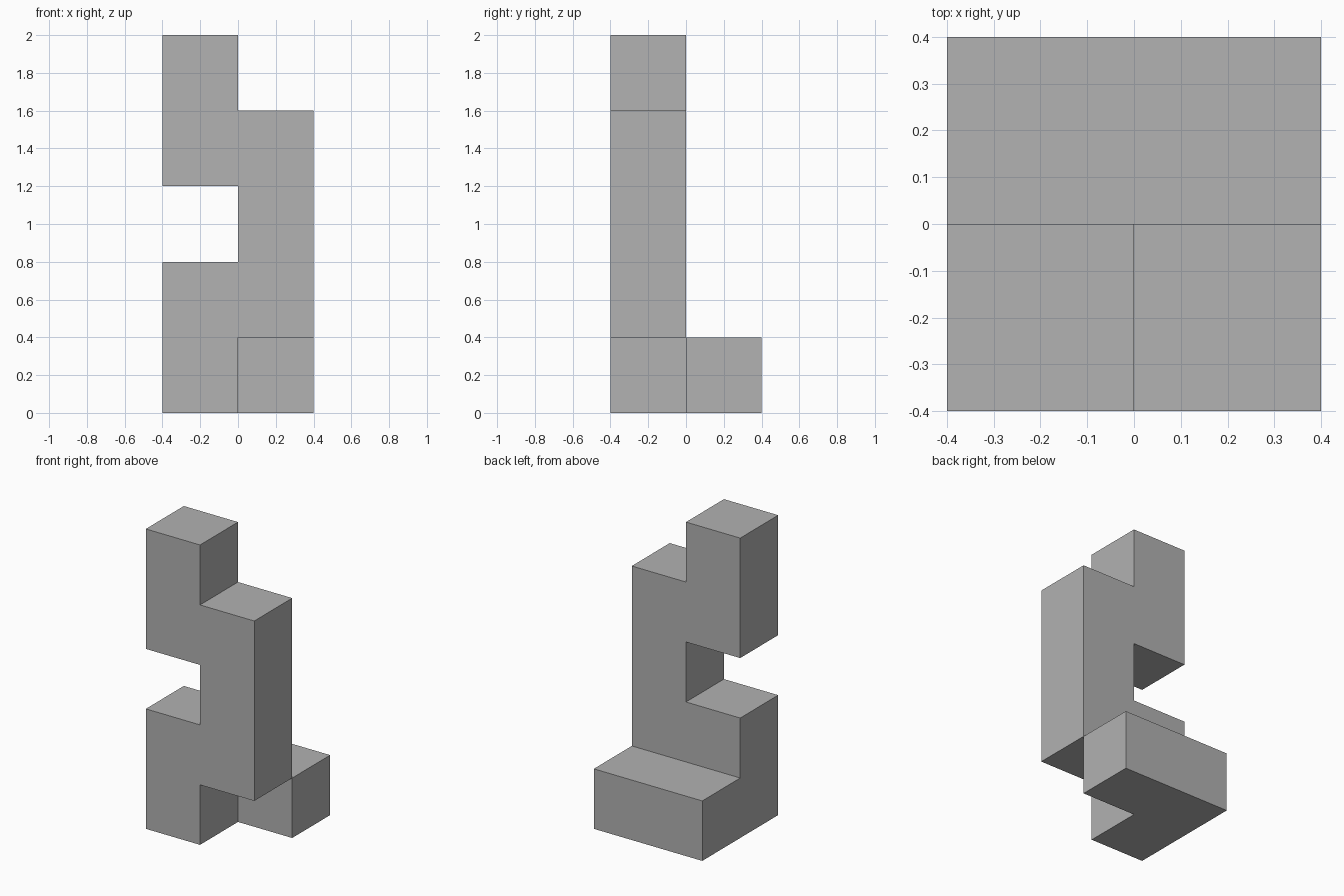
import bpy
import bmesh
from mathutils import Vector

cube = bpy.data.objects.get("Cube")
if cube:
    bpy.data.objects.remove(cube, do_unlink=True)

SIZE = 0.4

# One plain grey material
grey = bpy.data.materials.new("plain grey")
grey.use_nodes = True
colour = (0.445, 0.445, 0.445, 1)
grey.diffuse_color = colour
grey.node_tree.nodes["Principled BSDF"].inputs["Base Color"].default_value = colour

# Occupied cells (column, depth, level): two interlocking columns and a back foot
cells = {(-1, -1, k) for k in (0, 1, 3, 4)}
cells |= {(0, -1, k) for k in (1, 2, 3)}
cells |= {(i, 0, 0) for i in (-1, 0)}

# Outer skin: one square wherever a cell meets empty space
bm = bmesh.new()
for cell in sorted(cells):
    centre = Vector(cell) + Vector((0.5, 0.5, 0.5))
    for axis in range(3):
        for sign in (-1, 1):
            normal = Vector((0, 0, 0))
            normal[axis] = sign
            if tuple(int(c + n) for c, n in zip(cell, normal)) in cells:
                continue
            u = Vector((0, 0, 0))
            u[(axis + 1) % 3] = 1
            v = normal.cross(u)
            mid = centre + normal / 2
            corners = (-u - v, u - v, u + v, v - u)
            bm.faces.new([bm.verts.new((mid + c / 2) * SIZE) for c in corners])

# Weld the skin and merge coplanar squares into clean flat faces
bmesh.ops.remove_doubles(bm, verts=bm.verts[:], dist=0.001)
bmesh.ops.dissolve_limit(bm, angle_limit=0.01, verts=bm.verts[:], edges=bm.edges[:])

mesh = bpy.data.meshes.new("block_sculpture")
bm.to_mesh(mesh)
bm.free()
mesh.materials.append(grey)
block = bpy.data.objects.new("block_sculpture", mesh)
bpy.context.collection.objects.link(block)
